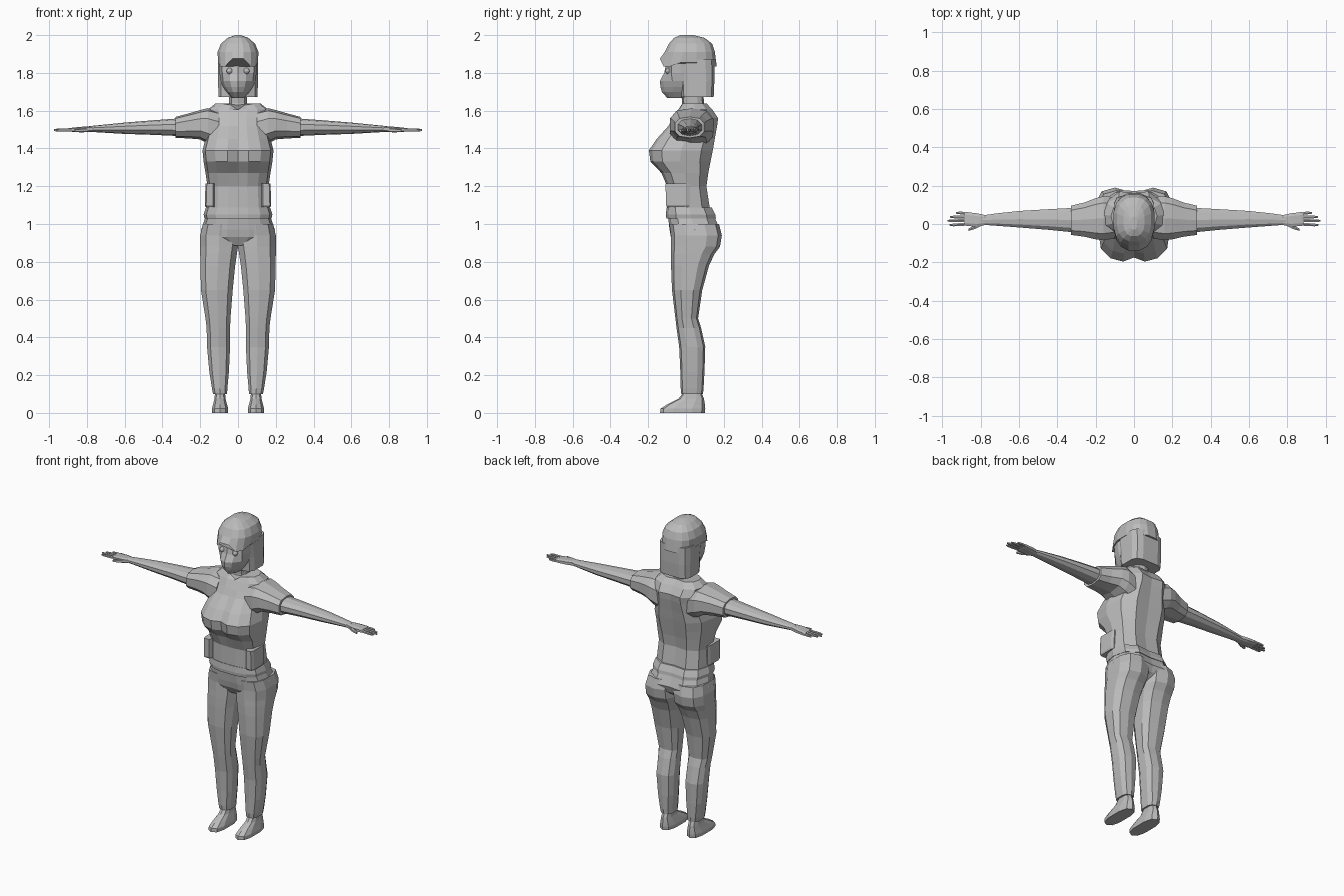
import bpy, bmesh, math
from mathutils import Vector

grey = bpy.data.materials.new("plain_grey")
grey.diffuse_color = (0.5, 0.5, 0.5, 1)


def finish(name, bm, mirror=False):
    bmesh.ops.recalc_face_normals(bm, faces=bm.faces)
    me = bpy.data.meshes.new(name)
    bm.to_mesh(me)
    bm.free()
    me.materials.append(grey)
    ob = bpy.data.objects.new(name, me)
    bpy.context.collection.objects.link(ob)
    if mirror:
        ob.modifiers.new("mirror", 'MIRROR').use_mirror_merge = False
    return ob


def loft(name, rings, mirror=False):
    """Skin a list of equally long point rings and cap both ends."""
    bm = bmesh.new()
    rows = [[bm.verts.new(p) for p in r] for r in rings]
    n = len(rows[0])
    for a, b in zip(rows, rows[1:]):
        for i in range(n):
            j = (i + 1) % n
            bm.faces.new((a[i], a[j], b[j], b[i]))
    bm.faces.new(rows[0])
    bm.faces.new(rows[-1])
    return finish(name, bm, mirror)


def ring(axis, t, a0, a1, b0, b1, n=10, p=0.75):
    """Rounded-box ring spanning a0..a1 by b0..b1, across z or x at t."""
    pts = []
    for i in range(n):
        a = math.tau * (i + 0.5) / n
        c, s = math.cos(a), math.sin(a)
        c = math.copysign(abs(c) ** p, c) / math.cos(math.pi / n) ** p
        s = math.copysign(abs(s) ** p, s)
        u, v = (a0 + a1) / 2 + c * (a1 - a0) / 2, (b0 + b1) / 2 + s * (b1 - b0) / 2
        pts.append(Vector((u, v, t)) if axis == 'z' else Vector((t, u, v)))
    return pts


def stack(name, axis, spec, mirror=False, n=10, p=0.75):
    return loft(name, [ring(axis, *s, n, p) for s in spec], mirror)


def body_ring(z, w, yc, yf, yb):
    """Symmetric torso ring: centre front, chest front and back depths."""
    d = yb - yf
    half = [(0.3, yf), (0.65, yf + 0.05 * d), (0.92, yf + 0.2 * d),
            (1, yf + 0.5 * d), (0.88, yf + 0.82 * d), (0.5, yb)]
    right = [Vector((k * w, y, z)) for k, y in half]
    left = [Vector((-v.x, v.y, z)) for v in reversed(right)]
    return [Vector((0, yc, z))] + right + [Vector((0, yb - 0.008, z))] + left


# Torso with vest, neckline dipping to a V
torso = [body_ring(*s) for s in (
    (1.07, 0.168, -0.10, -0.10, 0.128), (1.20, 0.162, -0.10, -0.10, 0.108),
    (1.27, 0.172, -0.12, -0.13, 0.118), (1.33, 0.182, -0.165, -0.188, 0.13),
    (1.39, 0.188, -0.175, -0.196, 0.142), (1.45, 0.172, -0.14, -0.155, 0.152),
    (1.52, 0.152, -0.09, -0.092, 0.165), (1.56, 0.152, -0.07, -0.068, 0.17),
    (1.605, 0.160, -0.042, -0.042, 0.14), (1.637, 0.120, -0.025, -0.025, 0.11))]
for v in torso[-1]:
    if v.y < 0.02 and abs(v.x) < 0.05:
        v.z -= 0.035 if v.x == 0 else 0.008
loft("vest", torso)

# Flared hem and hips
loft("shirt_hem", [body_ring(*s) for s in (
    (1.03, 0.178, -0.104, -0.104, 0.158), (1.05, 0.182, -0.106, -0.106, 0.155),
    (1.088, 0.17, -0.103, -0.103, 0.136))])
loft("hips", [body_ring(*s) for s in (
    (0.885, 0.10, -0.05, -0.05, 0.11), (0.93, 0.19, -0.075, -0.08, 0.165),
    (0.97, 0.195, -0.085, -0.087, 0.18), (1.04, 0.172, -0.095, -0.095, 0.15))])

# Side pockets
stack("pocket", 'z', [(1.09, 0.125, 0.172, -0.103, 0.02),
                      (1.10, 0.125, 0.176, -0.108, 0.022),
                      (1.215, 0.125, 0.172, -0.110, 0.022)], True, 8, 0.4)

# Trouser legs: z, inner x, outer x, front y, back y
stack("trouser_leg", 'z', [
    (0.10, 0.058, 0.132, -0.025, 0.09), (0.13, 0.056, 0.138, -0.028, 0.093),
    (0.22, 0.048, 0.152, -0.03, 0.098), (0.35, 0.042, 0.164, -0.036, 0.102),
    (0.45, 0.042, 0.166, -0.05, 0.080), (0.50, 0.040, 0.172, -0.056, 0.064),
    (0.65, 0.028, 0.196, -0.074, 0.086), (0.78, 0.015, 0.199, -0.079, 0.122),
    (0.84, 0.006, 0.200, -0.08, 0.15), (0.88, 0.0, 0.200, -0.08, 0.180),
    (0.94, 0.0, 0.200, -0.08, 0.190), (1.0, 0.0, 0.186, -0.088, 0.175)], True)

# Ankles and shoes
stack("shoe", 'z', [
    (0.0, 0.052, 0.138, -0.137, 0.10), (0.022, 0.052, 0.138, -0.135, 0.102),
    (0.045, 0.058, 0.132, -0.10, 0.10), (0.075, 0.066, 0.125, -0.04, 0.095),
    (0.10, 0.068, 0.122, -0.02, 0.085), (0.13, 0.07, 0.12, -0.015, 0.08)], True)

# Sleeves and bare arms: x, back/front y range, z range
stack("sleeve", 'x', [
    (0.10, -0.075, 0.14, 1.40, 1.60), (0.16, -0.085, 0.145, 1.425, 1.613),
    (0.20, -0.08, 0.135, 1.448, 1.603), (0.26, -0.066, 0.112, 1.453, 1.586),
    (0.33, -0.057, 0.095, 1.456, 1.567)], True)
stack("arm", 'x', [
    (0.30, -0.045, 0.085, 1.465, 1.56), (0.45, -0.03, 0.077, 1.472, 1.549),
    (0.60, -0.018, 0.068, 1.477, 1.537), (0.72, -0.009, 0.055, 1.484, 1.525),
    (0.79, -0.004, 0.045, 1.488, 1.518)], True, 10, 0.9)

# Hands with four fingers and a thumb
stack("palm", 'x', [
    (0.77, -0.004, 0.045, 1.488, 1.518), (0.82, -0.014, 0.056, 1.486, 1.516),
    (0.875, -0.010, 0.062, 1.487, 1.511), (0.885, -0.006, 0.060, 1.49, 1.508)],
    True, 8, 0.6)
for name, y, tip, drift in (("little_finger", 0.054, 0.93, 0.004),
                            ("ring_finger", 0.036, 0.96, 0.001),
                            ("middle_finger", 0.018, 0.975, -0.001),
                            ("index_finger", 0.0, 0.962, -0.005)):
    stack(name, 'x', [(0.865, y - 0.008, y + 0.008, 1.490, 1.508),
                      (tip - 0.02, y + drift - 0.007, y + drift + 0.007, 1.490, 1.505),
                      (tip, y + drift - 0.004, y + drift + 0.004, 1.492, 1.502)], True, 6)
stack("thumb", 'x', [(0.79, -0.006, 0.016, 1.487, 1.510),
                     (0.83, -0.026, -0.006, 1.485, 1.506),
                     (0.865, -0.036, -0.024, 1.487, 1.501)], True, 6)

# Neck and head
stack("neck", 'z', [(1.57, -0.055, 0.055, -0.03, 0.10),
                    (1.64, -0.048, 0.048, -0.02, 0.095),
                    (1.74, -0.048, 0.048, -0.03, 0.09)])


def face_ring(z, w, yf, side):
    half = [(0.45, yf + 0.018), (0.85, side), (1, side + 0.05), (0.9, 0.06)]
    r = [Vector((k * w, y, z)) for k, y in half]
    return [Vector((0, yf, z))] + r + [Vector((-v.x, v.y, z)) for v in reversed(r)]


loft("face", [face_ring(*s) for s in (
    (1.668, 0.035, -0.10, -0.06), (1.70, 0.062, -0.128, -0.07),
    (1.725, 0.078, -0.135, -0.07), (1.757, 0.092, -0.138, -0.072),
    (1.80, 0.098, -0.115, -0.078), (1.85, 0.100, -0.105, -0.078),
    (1.91, 0.095, -0.098, -0.07))])

# Eyes
bm = bmesh.new()
bmesh.ops.create_uvsphere(bm, u_segments=10, v_segments=6, radius=0.017)
bmesh.ops.translate(bm, verts=bm.verts, vec=(0.045, -0.093, 1.81))
finish("eye", bm, True)

# Long hair behind the face, and the cap of hair on top
stack("back_hair", 'z', [(1.672, -0.104, 0.104, -0.025, 0.148),
                         (1.76, -0.105, 0.105, -0.03, 0.152),
                         (1.87, -0.105, 0.105, -0.05, 0.152)], False, 12, 0.5)
cap = [ring('z', *s, 16, 0.8) for s in (
    (1.855, -0.106, 0.106, -0.14, 0.165), (1.91, -0.108, 0.108, -0.115, 0.155),
    (1.955, -0.090, 0.090, -0.092, 0.140), (1.985, -0.055, 0.055, -0.065, 0.100),
    (2.0, -0.015, 0.015, -0.03, 0.04))]
for v in cap[0]:
    if v.y < -0.1 and abs(v.x) < 0.04:
        v.z += 0.02
    elif abs(v.y - 0.01) > 0.08:
        v.z -= 0.02
loft("hair_cap", cap)
